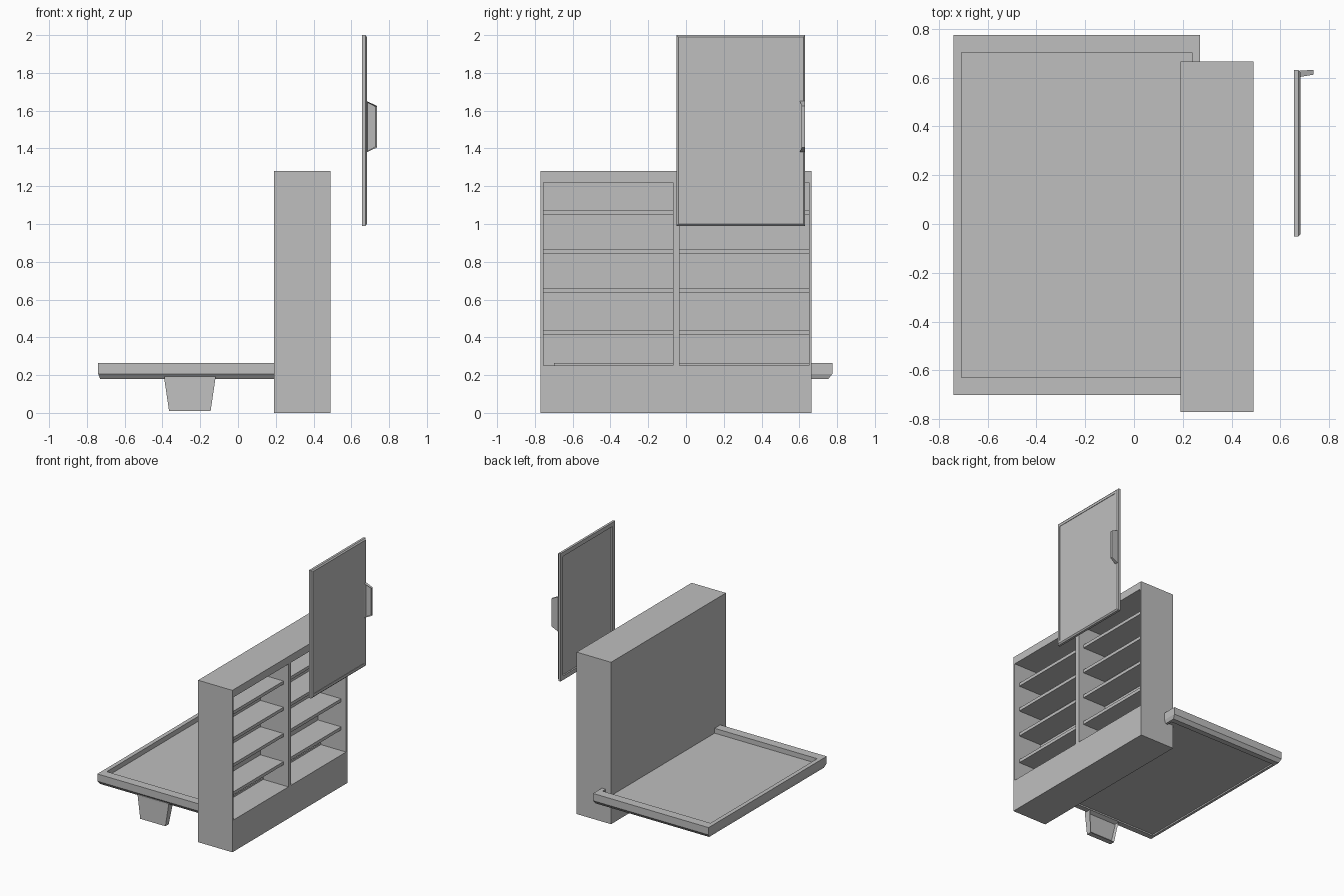
import bpy, bmesh
from mathutils import Matrix

if "Cube" in bpy.data.objects:
    bpy.data.objects.remove(bpy.data.objects["Cube"])

grey = bpy.data.materials.new("plain grey")
grey.diffuse_color = (0.52, 0.52, 0.52, 1)
grey.use_nodes = True
grey.node_tree.nodes["Principled BSDF"].inputs["Base Color"].default_value = grey.diffuse_color


def finish(name, bm):
    bmesh.ops.recalc_face_normals(bm, faces=bm.faces)
    me = bpy.data.meshes.new(name)
    bm.to_mesh(me)
    bm.free()
    me.materials.append(grey)
    ob = bpy.data.objects.new(name, me)
    bpy.context.collection.objects.link(ob)
    return ob


def box(name, x0, x1, y0, y1, z0, z1):
    bm = bmesh.new()
    bmesh.ops.create_cube(bm, size=1)
    for v in bm.verts:
        v.co = [(lo + hi) / 2 + c * (hi - lo)
                for c, lo, hi in zip(v.co, (x0, y0, z0), (x1, y1, z1))]
    return finish(name, bm)


def rings_to_solid(bm, rings):
    """Join rectangles (a0, a1, b0, b1, c) in order and cap both ends."""
    loops = [[bm.verts.new(p) for p in
              ((a0, b0, c), (a1, b0, c), (a1, b1, c), (a0, b1, c))]
             for a0, a1, b0, b1, c in rings]
    for lo, hi in zip(loops, loops[1:]):
        for i in range(4):
            j = (i + 1) % 4
            bm.faces.new((lo[i], lo[j], hi[j], hi[i]))
    bm.faces.new(loops[0][::-1])
    bm.faces.new(loops[-1])


# Framed door: a = length, b = width, c = thickness, grip beyond the back face
LENGTH, HALF, THICK, GRIP = 1.01, 0.341, 0.0265, 0.0795


def door_panel(name, matrix):
    bm = bmesh.new()

    def ring(inset, c):
        return (inset, LENGTH - inset, -HALF + inset, HALF - inset, c)
    rings_to_solid(bm, [ring(0.033, 0.012), ring(0.033, 0), ring(0, 0),
                        ring(0, 0.018), ring(0.01, THICK),
                        ring(0.03, THICK), ring(0.03, 0.023)])
    bm.transform(matrix)
    return finish(name, bm)


def door_grip(name, matrix):
    bm = bmesh.new()
    rings_to_solid(bm, [(0.39, 0.66, 0.313, 0.339, 0.022),
                        (0.39, 0.66, 0.313, 0.339, THICK),
                        (0.415, 0.635, 0.322, 0.341, GRIP)])
    # hollow on the inner side of the grip
    bm.normal_update()
    inner = min((f for f in bm.faces if f.calc_center_median().z > THICK),
                key=lambda f: f.calc_center_median().y)
    bmesh.ops.inset_individual(bm, faces=[inner], thickness=0.008)
    bmesh.ops.translate(bm, verts=inner.verts, vec=(0, 0.012, 0))
    bm.transform(matrix)
    return finish(name, bm)


upright = Matrix(((0, 0, 1, 0.656), (0, 1, 0, 0.29), (1, 0, 0, 0.99), (0, 0, 0, 1)))
lowered = Matrix(((-1, 0, 0, 0.27), (0, -2.163, 0, 0.0375), (0, 0, -3.2, 0.264), (0, 0, 0, 1)))
for label, m in (("upright_door", upright), ("lowered_door", lowered)):
    door_panel(label + "_panel", m)
    door_grip(label + "_grip", m)

# Cabinet with two open bays
cabinet = box("cabinet", 0.19, 0.49, -0.77, 0.665, 0, 1.28)
BACK = 0.245
bays = ((-0.755, -0.07), (-0.035, 0.65))
for i, (y0, y1) in enumerate(bays):
    cutter = box(f"bay_cutter_{i}", BACK, 0.6, y0, y1, 0.25, 1.22)
    cut = cabinet.modifiers.new("bay", 'BOOLEAN')
    cut.operation, cut.solver, cut.object = 'DIFFERENCE', 'EXACT', cutter
    cutter.hide_render = True
    cutter.hide_set(True)

# Shelves, set back slightly from the opening
for i, (y0, y1) in enumerate(bays):
    for j, z in enumerate((0.413, 0.635, 0.843, 1.05)):
        box(f"shelf_{i}_{j}", BACK - 0.005, 0.447, y0 - 0.003, y1 + 0.003, z, z + 0.025)
